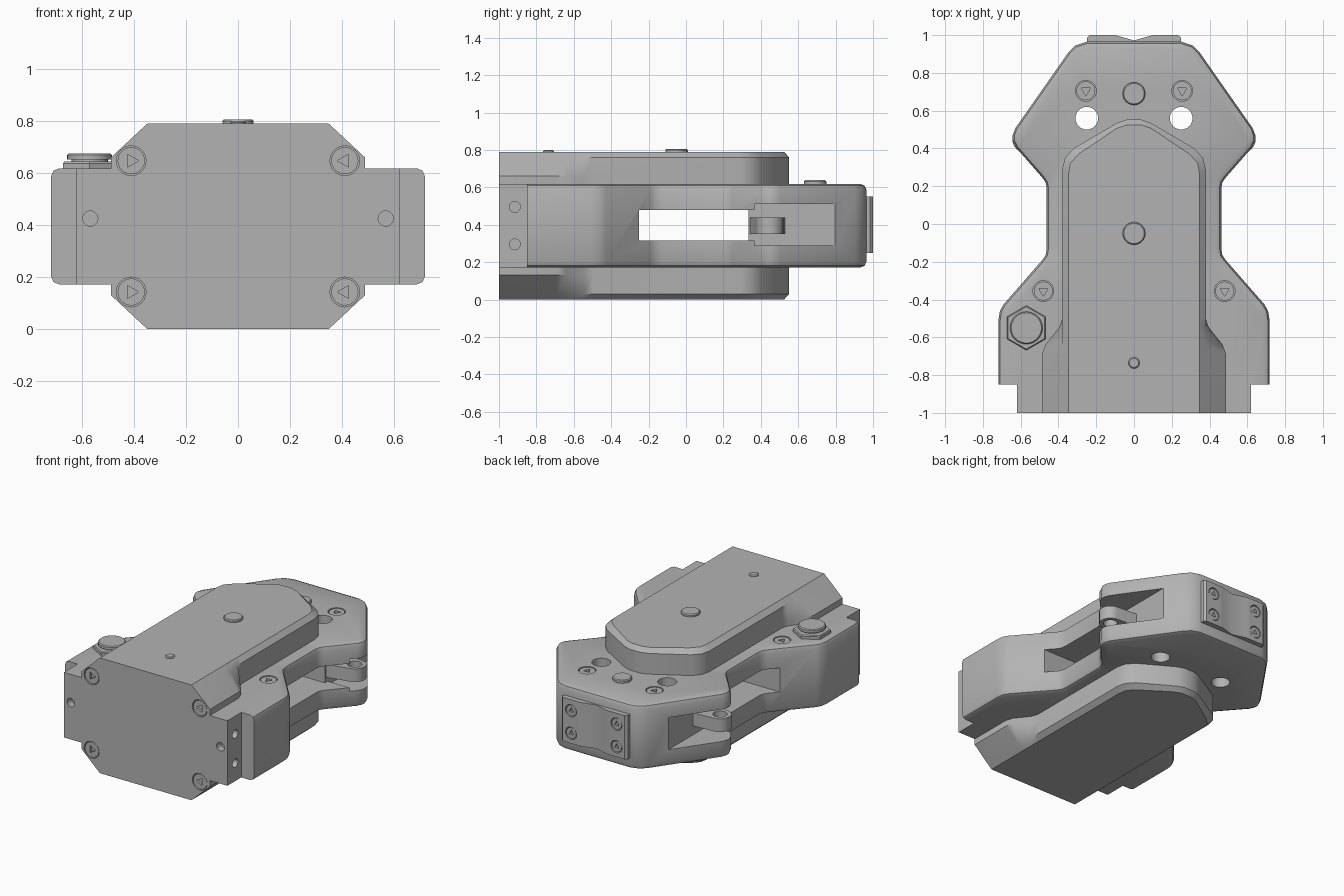
import bpy, bmesh, math
from mathutils import Vector, Matrix

cube = bpy.data.objects.get("Cube")
if cube:
    bpy.data.objects.remove(cube, do_unlink=True)

grey = bpy.data.materials.new("cast_grey")
grey.use_nodes = True
GREY = (0.45, 0.45, 0.45, 1)
grey.diffuse_color = GREY
grey.node_tree.nodes["Principled BSDF"].inputs["Base Color"].default_value = GREY


def loft(name, rings, matrix=None):
    """Skin closed rings of equal length and cap both ends."""
    bm = bmesh.new()
    loops = [[bm.verts.new(p) for p in ring] for ring in rings]
    n = len(loops[0])
    for a, b in zip(loops, loops[1:]):
        for i in range(n):
            j = (i + 1) % n
            bm.faces.new((a[i], a[j], b[j], b[i]))
    bm.faces.new(loops[0])
    bm.faces.new(loops[-1])
    if matrix:
        bm.transform(matrix)
    bmesh.ops.recalc_face_normals(bm, faces=bm.faces)
    mesh = bpy.data.meshes.new(name)
    bm.to_mesh(mesh)
    bm.free()
    mesh.materials.append(grey)
    obj = bpy.data.objects.new(name, mesh)
    bpy.context.collection.objects.link(obj)
    return obj


def prism(name, points, z0, z1, matrix=None):
    return loft(name, [[(x, y, z) for x, y in points] for z in (z0, z1)], matrix)


def mirrored(half):
    return half + [(-x, y) for x, y in reversed(half) if x > 0]


def circle(r, n=32, phase=math.pi / 2, cx=0, cy=0):
    angles = [phase + math.tau * i / n for i in range(n)]
    return [(cx + r * math.cos(a), cy + r * math.sin(a)) for a in angles]


def facing(loc, axis):
    return Matrix.Translation(loc) @ Vector(axis).to_track_quat('Z', 'Y').to_matrix().to_4x4()


def cut(targets, cutter):
    """Subtract the cutter from each target, then delete it."""
    cutter.hide_render = True
    for t in targets:
        mod = t.modifiers.new("cut", 'BOOLEAN')
        mod.operation = 'DIFFERENCE'
        mod.solver = 'EXACT'
        mod.object = cutter
        bpy.context.view_layer.objects.active = t
        bpy.ops.object.modifier_apply(modifier=mod.name)
    bpy.data.objects.remove(cutter, do_unlink=True)


def box_cut(targets, x0, x1, y0, y1, z0, z1):
    cut(targets, prism("cutter", [(x0, y0), (x1, y0), (x1, y1), (x0, y1)], z0, z1))


def hole(targets, loc, axis, r, depth):
    cut(targets, prism("cutter", circle(r, 24), -depth, depth, facing(loc, axis)))


def screw(name, targets, loc, axis, r, spin=math.pi / 2):
    """Screw with a triangular socket, sunk in a counterbore."""
    hole(targets, loc, axis, r, 0.04)
    m = facing(loc, axis)
    head = prism(name, circle(r - 0.005, 24), -0.04, -0.004, m)
    cut([head], prism("cutter", circle(r * 0.5, 3, spin), -0.02, 0.02, m))


# Middle body: waisted plate with softened top and bottom rims
outline = mirrored([
    (0.62, -1), (0.62, -0.85), (0.718, -0.85), (0.718, -0.51), (0.71, -0.46), (0.69, -0.425),
    (0.485, -0.19), (0.468, -0.165), (0.462, -0.13), (0.462, 0.19), (0.468, 0.22), (0.485, 0.245),
    (0.625, 0.405), (0.642, 0.44), (0.642, 0.47), (0.63, 0.505), (0.35, 0.905), (0.31, 0.945),
    (0.25, 0.965)])
body = prism("body", outline, 0.172, 0.618)
bm = bmesh.new()
bm.from_mesh(body.data)
rims = [e for e in bm.edges
        if abs(e.verts[0].co.z - e.verts[1].co.z) < 1e-4
        and (e.verts[0].co.y + e.verts[1].co.y) / 2 > -0.84]
bmesh.ops.bevel(bm, geom=rims, offset=0.032, segments=2, profile=0.5, affect='EDGES')
bm.to_mesh(body.data)
bm.free()

# Housing: the raised upper and lower covers with an eight-sided front
cover = [(0.487, -1), (0.487, -0.69), (0.47, -0.64), (0.395, -0.545), (0.38, -0.5),
         (0.38, 0.29), (0.365, 0.35), (0.32, 0.4), (0.09, 0.535), (0.04, 0.552)]


def cover_ring(z, limit, inset):
    half = [(min(x - inset * (x > 0.2), limit), y - inset * (y > 0.25)) for x, y in cover]
    return [(x, y, z) for x, y in mirrored(half)]


steps = [(0, 0.347, 0.028), (0.03, 0.38, 0), (0.13, 0.49, 0)]
levels = steps + [(0.79 - z, lim, inset) for z, lim, inset in reversed(steps)]
housing = loft("housing", [cover_ring(*s) for s in levels])
both = [body, housing]

# Rear plate with a shallow V down the middle
plate = prism("rear_plate", mirrored([(0, 0.972), (0.1, 1), (0.235, 1), (0.25, 0.985), (0.25, 0.95)]),
              0.25, 0.55)

# Slot from side to side, corner pockets and the through holes
box_cut(both, -1, 1, -0.25, 0.335, 0.315, 0.48)
for s in (-1, 1):
    xs = sorted((s * 0.425, s * 0.9))
    box_cut([body], *xs, 0.3, 0.37, 0.315, 0.48)
    box_cut([body], *xs, 0.365, 0.8, 0.29, 0.51)
    hole([body], (s * 0.25, 0.56, 0.4), (0, 0, 1), 0.06, 0.5)
    hole([body], (s * 0.567, -1, 0.425), (0, -1, 0), 0.029, 0.05)
    for z in (0.295, 0.495):
        hole([body], (s * 0.62, -0.915, z), (s, 0, 0), 0.029, 0.04)

# Eyelet lugs in the corner pockets
for s, side in ((-1, "right"), (1, "left")):
    arc = [(0.572 + 0.072 * math.cos(a), 0.448 + 0.072 * math.sin(a))
           for a in [math.pi * (i / 12 - 0.5) for i in range(13)]]
    shape = [(0.41, 0.34)] + arc + [(0.41, 0.53)]
    lug = prism(side + "_lug", [(s * x, y) for x, y in shape], 0.35, 0.44)
    hole([lug], (s * 0.572, 0.448, 0.4), (0, 0, 1), 0.045, 0.2)

# Screws on the front, top and rear
for s, side in ((-1, "right"), (1, "left")):
    for z in (0.143, 0.647):
        screw(side + "_front_screw", both, (s * 0.41, -1, z), (0, -1, 0), 0.057,
              math.pi if s > 0 else 0)
    screw(side + "_top_rear_screw", [body], (s * 0.255, 0.705, 0.618), (0, 0, 1), 0.055)
    screw(side + "_top_front_screw", [body], (s * 0.48, -0.355, 0.618), (0, 0, 1), 0.055)
    for z in (0.32, 0.475):
        screw(side + "_plate_screw", [plate, body], (s * 0.172, 1, z), (0, 1, 0), 0.042)


def stud(name, x, y, r, z0, z1, n=32):
    """Button with a slightly tapered top edge."""
    spec = ((r, z0), (r, z1 - 0.006), (r - 0.006, z1))
    loft(name, [[(px, py, z) for px, py in circle(q, n, cx=x, cy=y)] for q, z in spec])


# Plugs on the covers
stud("rear_plug", 0, 0.69, 0.06, 0.6, 0.638)
stud("middle_plug", 0, -0.05, 0.06, 0.77, 0.806)
stud("front_plug", 0, -0.735, 0.03, 0.77, 0.799)

# Hexagonal breather cap
stud("breather_base", -0.57, -0.55, 0.118, 0.6, 0.643, 6)
stud("breather_neck", -0.57, -0.55, 0.07, 0.63, 0.66)
stud("breather_cap", -0.57, -0.55, 0.086, 0.652, 0.675)

# Smooth the curves, keep the edges sharp
for obj in bpy.context.scene.objects:
    if obj.type == 'MESH' and obj.data.materials and obj.data.materials[0] == grey:
        bpy.ops.object.select_all(action='DESELECT')
        obj.select_set(True)
        bpy.context.view_layer.objects.active = obj
        bpy.ops.object.shade_smooth_by_angle(angle=math.radians(32))
